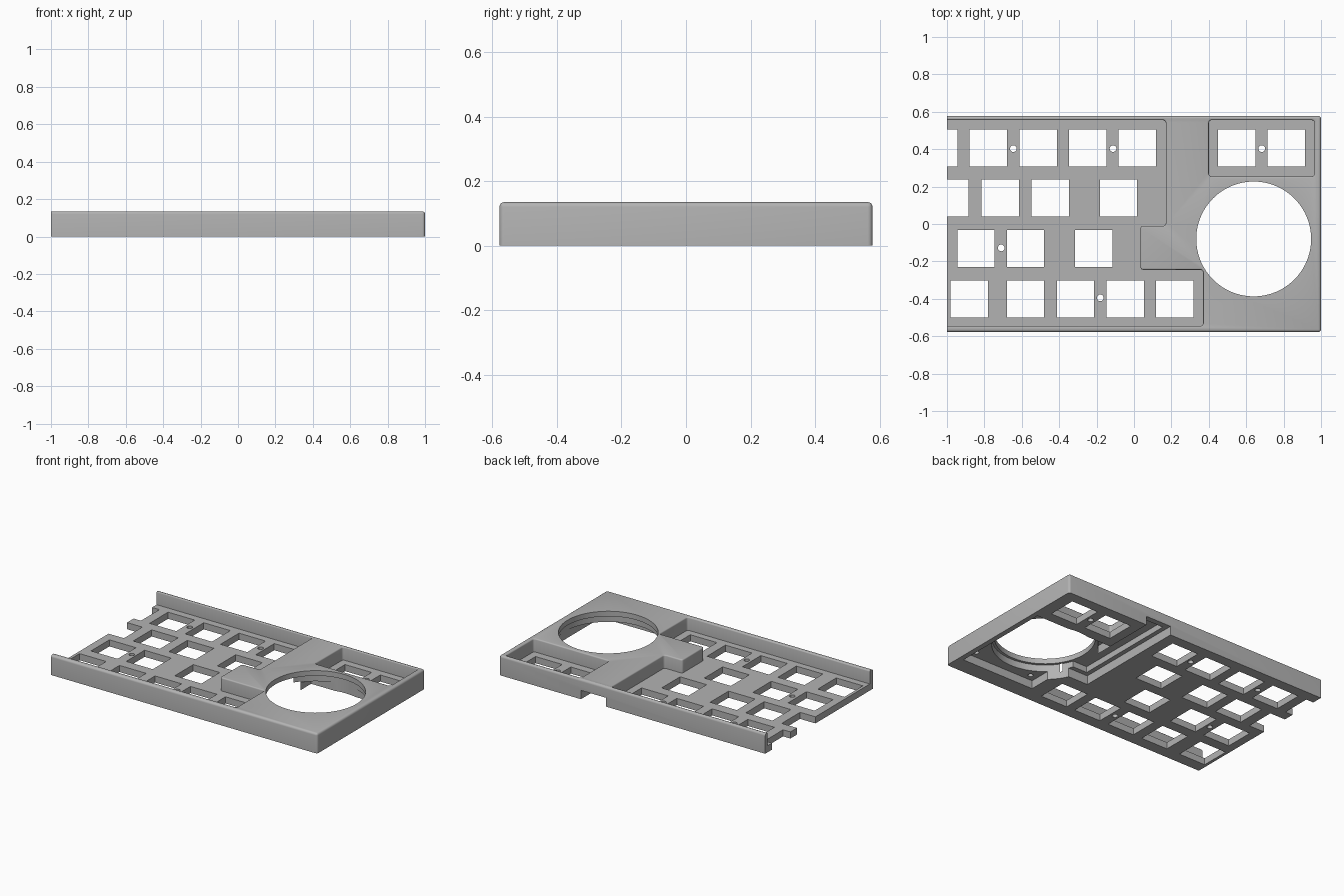
import bpy, bmesh, math
from mathutils import Vector

old = bpy.data.objects.get("Cube")
if old:
    bpy.data.objects.remove(old, do_unlink=True)

TOP, PLATE, HALF_Y = 0.135, 0.045, 0.578

grey = bpy.data.materials.new("case_grey")
grey.use_nodes = True
grey.diffuse_color = (0.45, 0.45, 0.45, 1)
grey.node_tree.nodes["Principled BSDF"].inputs["Base Color"].default_value = grey.diffuse_color


def new_object(name, bm):
    bmesh.ops.recalc_face_normals(bm, faces=bm.faces)
    mesh = bpy.data.meshes.new(name)
    bm.to_mesh(mesh)
    bm.free()
    mesh.materials.append(grey)
    ob = bpy.data.objects.new(name, mesh)
    bpy.context.collection.objects.link(ob)
    return ob


def add_prism(bm, outline, z0, z1, corner=0.0):
    """Extrude a 2D outline, optionally rounding its upright edges."""
    face = bm.faces.new([bm.verts.new((x, y, z0)) for x, y in outline])
    ext = bmesh.ops.extrude_face_region(bm, geom=[face])["geom"]
    verts = [v for v in ext if isinstance(v, bmesh.types.BMVert)]
    bmesh.ops.translate(bm, verts=verts, vec=(0, 0, z1 - z0))
    if corner:
        upright = [e for v in verts for e in v.link_edges
                   if abs(e.verts[0].co.z - e.verts[1].co.z) > 1e-5]
        bmesh.ops.bevel(bm, geom=upright, offset=corner, segments=4,
                        profile=0.5, affect='EDGES')


def rect(x0, x1, y0, y1):
    return [(x0, y0), (x1, y0), (x1, y1), (x0, y1)]


def disc(x, y, r, n):
    return [(x + r * math.cos(math.tau * i / n), y + r * math.sin(math.tau * i / n))
            for i in range(n)]


def cut(target, prisms):
    """Subtract prisms given as (outline, z0, z1, corner)."""
    bm = bmesh.new()
    for p in prisms:
        add_prism(bm, *p)
    cutter = new_object("cutter", bm)
    cutter.hide_render = True
    mod = target.modifiers.new("cut", 'BOOLEAN')
    mod.operation, mod.solver, mod.object = 'DIFFERENCE', 'EXACT', cutter
    bpy.context.view_layer.objects.active = target
    bpy.ops.object.modifier_apply(modifier=mod.name)
    bpy.data.objects.remove(cutter, do_unlink=True)


# Outer block, rounded on top and at the right corners, flat at the joint end
bm = bmesh.new()
add_prism(bm, rect(-1, 1, -HALF_Y, HALF_Y), 0, TOP)
rounded = [e for e in bm.edges
           if all(v.co.z > 0.1 for v in e.verts) and any(v.co.x > 0 for v in e.verts)
           or all(v.co.x > 0.9 for v in e.verts) and abs(e.verts[0].co.z - e.verts[1].co.z) > 0.1]
bmesh.ops.bevel(bm, geom=rounded, offset=0.015, segments=4, profile=0.5, affect='EDGES')
case = new_object("keyboard_case", bm)

# Sunken key areas
main_pocket = [(-1.1, -0.545), (0.37, -0.545), (0.37, -0.245), (0.035, -0.245),
               (0.035, -0.01), (0.17, -0.01), (0.17, 0.555), (-1.1, 0.555)]
cut(case, [(main_pocket, PLATE, 0.3, 0.014),
           (rect(0.4, 0.965, 0.255, 0.555), PLATE, 0.3, 0.014)])

# Soften the pocket rims
bm = bmesh.new()
bm.from_mesh(case.data)
rims = [e for e in bm.edges if len(e.link_faces) == 2
        and all(abs(v.co.z - TOP) < 1e-4 for v in e.verts)
        and any(abs(f.normal.z) < 0.05 and f.normal.x > -2 for f in e.link_faces)
        and not all(v.co.x < -0.999 for v in e.verts)]
bmesh.ops.bevel(bm, geom=rims, offset=0.008, segments=3, profile=0.5, affect='EDGES')
bm.to_mesh(case.data)
bm.free()

# Key openings by row, then small screw holes between them
rows = {0.407: (-1.045, -0.78, -0.512, -0.247, 0.018, 0.55, 0.815),
        0.138: (-0.985, -0.715, -0.447, -0.083),
        -0.13: (-0.845, -0.58, -0.215),
        -0.4: (-0.88, -0.58, -0.313, -0.047, 0.217)}
holes = [(rect(x - 0.1, x + 0.1, y - 0.099, y + 0.099), -0.1, 0.1)
         for y, xs in rows.items() for x in xs]
holes += [(disc(x, y, 0.018, 20), -0.1, 0.1) for x, y in
          ((-0.645, 0.403), (-0.112, 0.403), (0.683, 0.403), (-0.71, -0.128), (-0.18, -0.395))]
cut(case, holes)

# Underside hollow, cable channel and port in the back wall
cut(case, [(rect(0.42, 0.965, -0.465, 0.235), -0.1, 0.055)])
cut(case, [(rect(0.195, 0.385, -0.21, 0.7), -0.1, 0.06)])
cut(case, [(rect(0.385, 0.5, -0.21, 0.235), -0.1, 0.055)])
cut(case, [(rect(0.225, 0.36, -0.18, 0.54), 0.03, 0.1)])

# Stepped round opening, and blind screw holes beside it
cut(case, [(disc(0.64, -0.08, 0.324, 96), -0.1, 0.1)])
cut(case, [(disc(0.64, -0.08, 0.307, 96), -0.1, 0.3)])
cut(case, [(disc(x, -0.42, 0.016, 20), 0.02, 0.1) for x in (0.47, 0.9)])

bpy.ops.object.select_all(action='DESELECT')
case.select_set(True)
bpy.context.view_layer.objects.active = case
bpy.ops.object.shade_smooth_by_angle(angle=math.radians(35))
